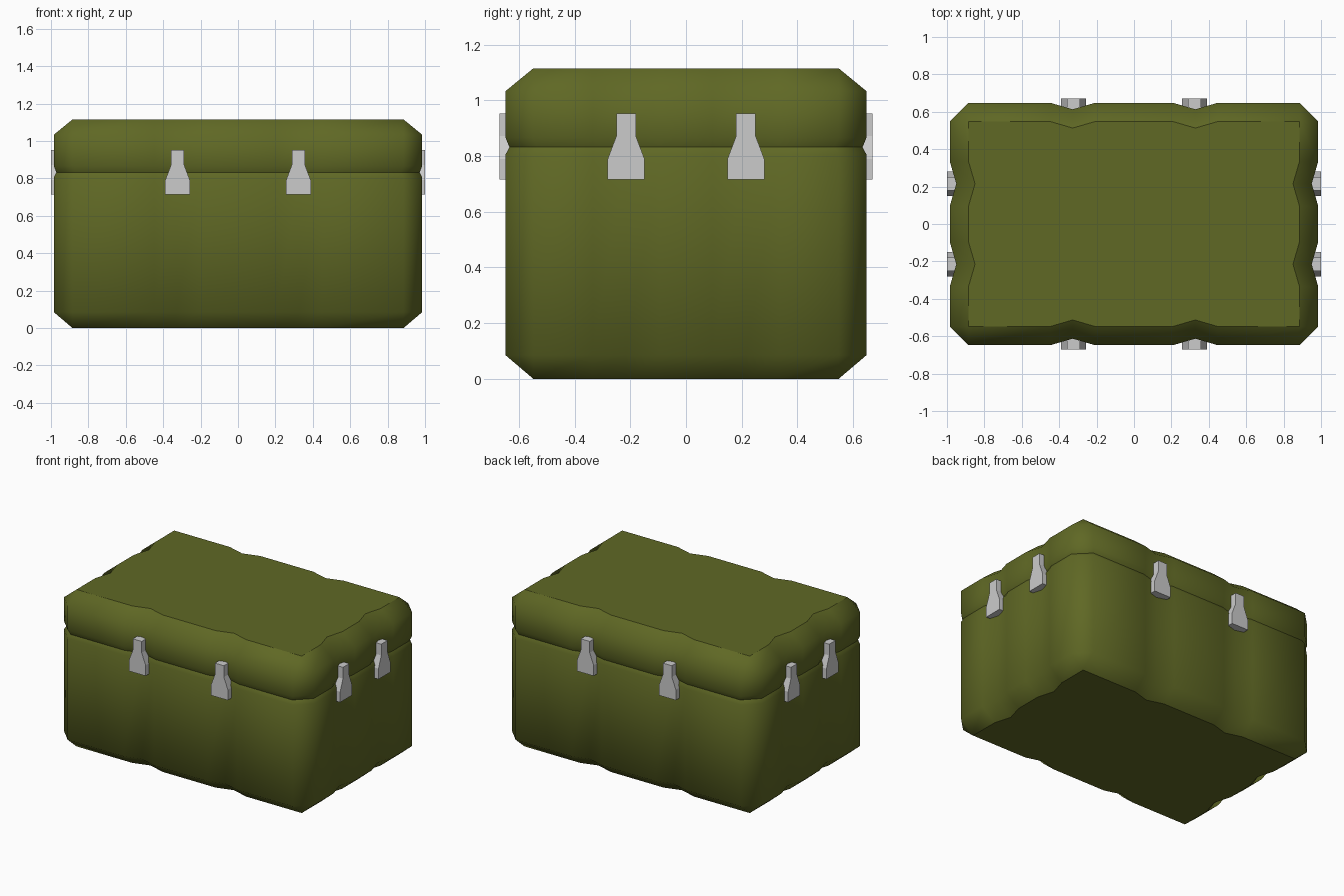
import bpy, bmesh
from math import pi
from mathutils import Matrix

if "Cube" in bpy.data.objects:
    bpy.data.objects.remove(bpy.data.objects["Cube"])

HX, HY, CUT = 0.985, 0.648, 0.10      # half sizes and corner chamfer
RIB_X, RIB_Y = 0.328, 0.215           # groove centres on long / short sides
RIB_W, RIB_D = 0.12, 0.035            # groove half width and depth


def material(name, color):
    m = bpy.data.materials.new(name)
    m.diffuse_color = color
    m.use_nodes = True
    m.node_tree.nodes["Principled BSDF"].inputs["Base Color"].default_value = m.diffuse_color
    return m


green = material("olive_green", (0.115, 0.138, 0.018, 1))


def outline(inset, cut):
    """Grooved rectangle with chamfered corners, counter-clockwise."""
    hx, hy = HX - inset, HY - inset

    def side(half, rib, dist):
        pts = [(-half + cut, dist)]
        for c in (-rib, rib):
            pts += [(c - RIB_W, dist), (c, dist - RIB_D), (c + RIB_W, dist)]
        return pts + [(half - cut, dist)]

    front, right = side(hx, RIB_X, hy), side(hy, RIB_Y, hx)
    return ([(t, -d) for t, d in front] + [(d, t) for t, d in right]
            + [(-t, d) for t, d in front] + [(-d, -t) for t, d in right])


def shell(name, levels, cap):
    """Loft outlines through (z, inset, corner cut); cap is the closed ring."""
    bm = bmesh.new()
    rings = [[bm.verts.new((x, y, z)) for x, y in outline(i, c)]
             for z, i, c in levels]
    n = len(rings[0])
    for a, b in zip(rings, rings[1:]):
        for k in range(n):
            j = (k + 1) % n
            bm.faces.new((a[k], a[j], b[j], b[k])).smooth = True
    ring = rings[cap]
    face = bm.faces.new(ring if cap else ring[::-1])
    for e in face.edges:
        e.smooth = False
    bmesh.ops.remove_doubles(bm, verts=bm.verts, dist=0.0005)
    me = bpy.data.meshes.new(name)
    bm.to_mesh(me)
    bm.free()
    me.materials.append(green)
    bpy.context.collection.objects.link(bpy.data.objects.new(name, me))


# Lower box and lid meet in a V-shaped seam
shell("case_body", [(0, 0.10, 0), (0.085, 0, CUT), (0.805, 0, CUT),
                    (0.832, 0.014, CUT)], 0)
shell("case_lid", [(0.832, 0.014, CUT), (0.866, 0, CUT), (1.033, 0, CUT),
                   (1.115, 0.10, 0)], -1)


# Latches: extruded flared plates, two per side
def latch(name, x, y, angle):
    half = [(0.066, 0.715), (0.066, 0.79), (0.035, 0.872), (0.035, 0.952)]
    profile = half + [(-u, z) for u, z in half[::-1]]
    bm = bmesh.new()
    face = bm.faces.new([bm.verts.new((u, -0.022, z)) for u, z in profile])
    new = bmesh.ops.extrude_face_region(bm, geom=[face])["geom"]
    bmesh.ops.translate(bm, vec=(0, 0.08, 0),
                        verts=[v for v in new if isinstance(v, bmesh.types.BMVert)])
    bmesh.ops.recalc_face_normals(bm, faces=bm.faces)
    me = bpy.data.meshes.new(name)
    bm.to_mesh(me)
    bm.free()
    ob = bpy.data.objects.new(name, me)
    ob.matrix_world = Matrix.Translation((x, y, 0)) @ Matrix.Rotation(angle, 4, 'Z')
    bpy.context.collection.objects.link(ob)


for i, s in enumerate((-1, 1)):
    latch(f"front_latch_{i}", s * 0.323, -HY, 0)
    latch(f"back_latch_{i}", s * 0.323, HY, pi)
    latch(f"right_latch_{i}", 0.978, s * RIB_Y, pi / 2)
    latch(f"left_latch_{i}", -0.978, s * RIB_Y, -pi / 2)
